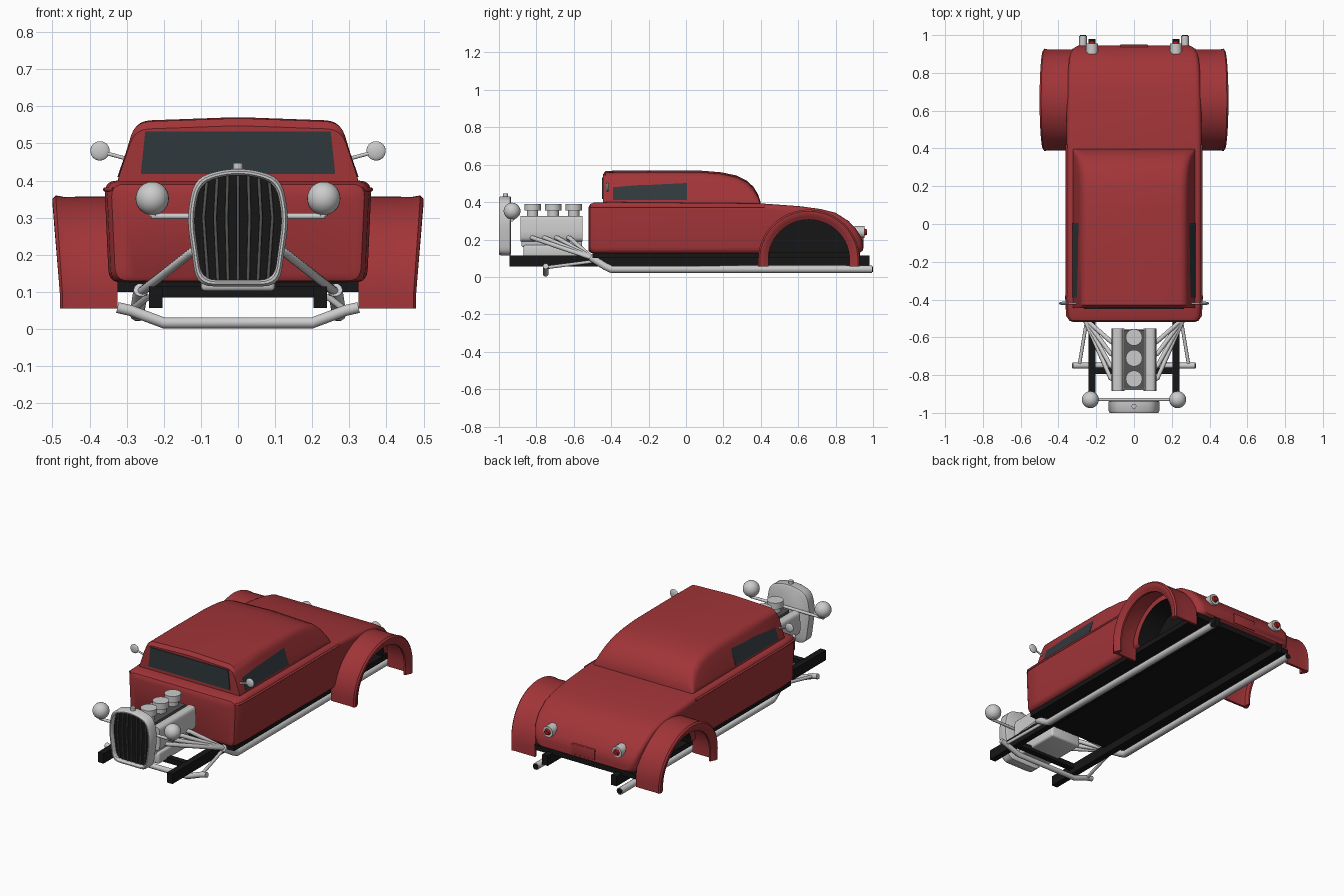
import bpy, bmesh
from math import sin, cos, pi, radians
from mathutils import Vector

if "Cube" in bpy.data.objects:
    bpy.data.objects.remove(bpy.data.objects["Cube"])


def material(name, r, g, b):
    m = bpy.data.materials.new(name)
    m.diffuse_color = (r, g, b, 1)
    m.use_nodes = True
    m.node_tree.nodes["Principled BSDF"].inputs["Base Color"].default_value = m.diffuse_color
    return m


RED = material("red_paint", 0.36, 0.035, 0.04)
BLACK = material("black", 0.008, 0.008, 0.008)
GLASS = material("dark_glass", 0.03, 0.04, 0.045)
SLAT = material("dark_metal", 0.09, 0.09, 0.09)
LENS = material("red_lens", 0.4, 0.01, 0.01)


def finish(ob, mat=None, angle=35):
    bpy.ops.object.select_all(action='DESELECT')
    ob.select_set(True)
    bpy.context.view_layer.objects.active = ob
    for mod in list(ob.modifiers):
        bpy.ops.object.modifier_apply(modifier=mod.name)
    if mat and mat.name not in ob.data.materials:
        ob.data.materials.append(mat)
    bpy.ops.object.shade_smooth_by_angle(angle=radians(angle))
    return ob


def loft(name, rings, mat=None, done=True):
    """Skin closed rings of equal point count and cap both ends."""
    bm = bmesh.new()
    vs = [[bm.verts.new(p) for p in r] for r in rings]
    n = len(rings[0])
    for a, b in zip(vs, vs[1:]):
        for i in range(n):
            j = (i + 1) % n
            bm.faces.new((a[i], a[j], b[j], b[i]))
    bm.faces.new(vs[0])
    bm.faces.new(vs[-1])
    bmesh.ops.recalc_face_normals(bm, faces=bm.faces)
    me = bpy.data.meshes.new(name)
    bm.to_mesh(me)
    bm.free()
    ob = bpy.data.objects.new(name, me)
    bpy.context.collection.objects.link(ob)
    if mat:
        me.materials.append(mat)
    return finish(ob) if done else ob


def rounded(corners, r, k=5):
    """Round the corners of a 2D polygon."""
    out = []
    c = [Vector(p) for p in corners]
    for i, p in enumerate(c):
        a, b = c[i - 1] - p, c[(i + 1) % len(c)] - p
        a = p + a.normalized() * min(r, a.length * 0.45)
        b = p + b.normalized() * min(r, b.length * 0.45)
        for s in range(k + 1):
            t = s / k
            out.append(a * (1 - t) ** 2 + p * 2 * t * (1 - t) + b * t * t)
    return out


def box(name, x0, x1, y0, y1, z0, z1, mat=None, bevel=0.0):
    ring = [(x0, z0), (x1, z0), (x1, z1), (x0, z1)]
    ob = loft(name, [[(x, y, z) for x, z in ring] for y in (y0, y1)], mat, False)
    if bevel:
        m = ob.modifiers.new("bevel", 'BEVEL')
        m.width, m.segments = bevel, 3
    return finish(ob)


def rod(name, a, b, r, mat=None, n=24, r2=None):
    a, b = Vector(a), Vector(b)
    q = (b - a).to_track_quat('Z', 'Y')
    ring = [Vector((cos(2 * pi * i / n), sin(2 * pi * i / n), 0)) for i in range(n)]
    return loft(name, [[p + q @ (v * s) for v in ring] for p, s in ((a, r), (b, r2 or r))], mat)


def tube(name, pts, r, mat=None, cyclic=False):
    cu = bpy.data.curves.new(name, 'CURVE')
    cu.dimensions = '3D'
    cu.bevel_depth, cu.bevel_resolution, cu.use_fill_caps = r, 3, True
    sp = cu.splines.new('POLY')
    sp.points.add(len(pts) - 1)
    for p, co in zip(sp.points, pts):
        p.co = (*co, 1)
    sp.use_cyclic_u = cyclic
    ob = bpy.data.objects.new(name, cu)
    bpy.context.collection.objects.link(ob)
    bpy.ops.object.select_all(action='DESELECT')
    ob.select_set(True)
    bpy.context.view_layer.objects.active = ob
    bpy.ops.object.convert(target='MESH')
    return finish(bpy.context.object, mat, 50)


def ball(name, co, r, sy=1.0):
    bpy.ops.mesh.primitive_uv_sphere_add(segments=24, ring_count=14, radius=r, location=co)
    ob = bpy.context.object
    ob.name, ob.scale = name, (1, sy, 1)
    return finish(ob)


# Body tub with sloping tail: y, half width, bottom, top
rings = []
for y, w, zb, zt in ((-.52, .32, .14, .375), (-.512, .342, .13, .39), (-.49, .354, .125, .398),
                     (-.4, .36, .125, .40), (.4, .36, .125, .393), (.61, .358, .125, .378),
                     (.72, .355, .125, .363), (.80, .352, .125, .343), (.87, .346, .125, .298),
                     (.905, .338, .128, .262), (.932, .322, .132, .222), (.945, .30, .14, .19)):
    sec = rounded([(-w + .012, zb), (w - .012, zb), (w, zt), (-w, zt)], .035)
    rings.append([(x, y, z) for x, z in sec])
body = loft("body_tub", rings, RED, False)
for s in (-1, 1):
    cut = rod("wheel_well_cutter", (s * .23, .657, .10), (s * .45, .657, .10), .213, BLACK, 40)
    m = body.modifiers.new("well", 'BOOLEAN')
    m.operation, m.object, m.solver, m.material_mode = 'DIFFERENCE', cut, 'EXACT', 'TRANSFER'
    cut.hide_render = True
finish(body)
for c in [o for o in bpy.data.objects if o.name.startswith("wheel_well_cutter")]:
    bpy.data.objects.remove(c)

# Cabin: y, half width at top, top height
rings = []
for y, wt, zt in ((-.445, .278, .545), (-.43, .277, .565), (-.2, .275, .568), (.08, .275, .566),
                  (.19, .275, .557), (.27, .278, .54), (.325, .284, .513), (.36, .293, .48),
                  (.385, .305, .44), (.398, .318, .40)):
    sec = rounded([(-.333, .375), (.333, .375), (wt, zt - .007), (0, zt + .003), (-wt, zt - .007)], .04)
    rings.append([(x, y, z) for x, z in sec])
loft("cabin", rings, RED)

# Windows
ws = [(-.262, .418), (.262, .418), (.25, .532), (-.25, .532)]
loft("windshield", [[(x, y, z) for x, z in ws] for y in (-.449, -.43)], GLASS)
for s in (-1, 1):
    sec = [(.30, .41), (.325, .41), (.284, .528), (.26, .528)]
    loft("side_window", [[(s * x, y, z) for x, z in sec] for y in (-.39, .005)], GLASS)
    # Belt line bead
    tube("belt_bead", [(s * x, y, .376) for x, y in ((.335, -.51), (.354, -.485), (.358, -.4), (.357, .42))], .006, RED)

# Rear fenders: an L-shaped lip section swept over an arch
for s in (-1, 1):
    sec = [(.325, 0), (.40, 0), (.455, -.001), (.473, .003), (.48, -.006), (.48, -.02), (.472, -.035),
           (.465, -.051), (.455, -.051), (.453, -.02), (.44, -.014), (.325, -.014)]
    path = [(-1, .055, 0)] + [(-cos(pi * i / 32), .095, sin(pi * i / 32)) for i in range(33)] + [(1, .055, 0)]
    rings = []
    for c, z0, h in path:
        rings.append([(s * (x + .02 * h * max(0, (x - .4) / .08)), .657 + c * (.268 + d),
                       z0 + h * (.262 + d)) for x, d in sec])
    loft("rear_fender", rings, RED)

# Chassis
box("floor_pan", -.325, .325, -.50, .93, .10, .13, BLACK)
box("front_crossmember", -.21, .21, -.795, -.76, .085, .115, BLACK)
for s in (-1, 1):
    x = s * .222
    box("frame_rail", x - .018, x + .018, -.945, .98, .056, .114, BLACK)

# Front axle and radius rods
tube("front_axle", [(-.325, -.75, .058), (-.29, -.75, .05), (-.2, -.75, .0165), (.2, -.75, .0165),
                    (.29, -.75, .05), (.325, -.75, .058)], .0155)
for s in (-1, 1):
    rod("radius_rod", (s * .29, -.75, .05), (s * .245, -.48, .085), .009)

# Engine
box("engine_block", -.085, .085, -.88, -.555, .16, .30, None, .01)
box("oil_pan", -.10, .10, -.87, -.58, .102, .17, None, .012)
box("intake_manifold", -.055, .055, -.87, -.56, .29, .325, SLAT)
for s in (-1, 1):
    sec = rounded([(.05, .19), (.11, .19), (.119, .23), (.112, .325), (.062, .325)], .018, 3)
    loft("cylinder_head", [[(s * x, y, z) for x, z in sec] for y in (-.885, -.553)])
for y in (-.82, -.71, -.60):
    rod("carburetor", (0, y, .31), (0, y, .36), .03)
    rod("air_cleaner", (0, y, .354), (0, y, .39), .044)

# Exhaust headers and side pipes
for s in (-1, 1):
    for y in (-.83, -.765, -.70, -.635):
        tube("header_pipe", [(s * .10, y, .212), (s * .125, y + .015, .207),
                             (s * .262, -.50, .10), (s * .272, -.43, .05)], .012)
    tube("exhaust_pipe", [(s * .262, -.51, .105), (s * .27, -.43, .055), (s * .272, -.40, .041),
                          (s * .27, .995, .041)], .02)
    rod("exhaust_opening", (s * .27, .99, .041), (s * .27, 1.0, .041), .015, BLACK)

# Radiator shell with recessed grille
shell = rounded([(-.112, .115), (.112, .115), (.138, .30), (.118, .405), (.04, .431), (-.04, .431),
                 (-.118, .405), (-.138, .30)], .045)


def inset(d):
    return [(x * (1 - d / .13), .275 + (z - .275) * (1 - d / .157)) for x, z in shell]


loft("radiator_shell", [[(x, y, z) for x, z in inset(d)] for d, y in
                        ((.008, -.935), (0, -.94), (0, -.99), (.006, -1.0), (.012, -1.0), (.017, -.992), (.017, -.97))])
loft("grille_panel", [[(x, y, z) for x, z in inset(.0165)] for y in (-.974, -.96)], BLACK)
for i in range(-3, 4):
    dz = .012 * (abs(i) / 3) ** 2
    tube("grille_bar", [(i * .027, -.975, .132), (i * .031, -.98, .30), (i * .028, -.975, .413 - dz)], .0045, SLAT)
rod("radiator_cap", (0, -.965, .42), (0, -.965, .447), .013)

# Headlights, mirrors and tail lights
rod("headlight_bar", (-.235, -.93, .304), (.235, -.93, .304), .008)
for s in (-1, 1):
    ball("headlight", (s * .231, -.93, .352), .045)
    rod("headlight_stem", (s * .231, -.93, .304), (s * .231, -.93, .33), .012)
    ball("side_mirror", (s * .372, -.42, .48), .026, .35)
    rod("mirror_arm", (s * .285, -.42, .455), (s * .36, -.42, .475), .005)
    rod("tail_light", (s * .222, .90, .24), (s * .222, .955, .24), .032)
    rod("tail_light_lens", (s * .222, .95, .24), (s * .222, .968, .24), .02, LENS, 24, .014)
box("rear_plate", -.075, .075, .93, .949, .15, .21, RED, .004)
